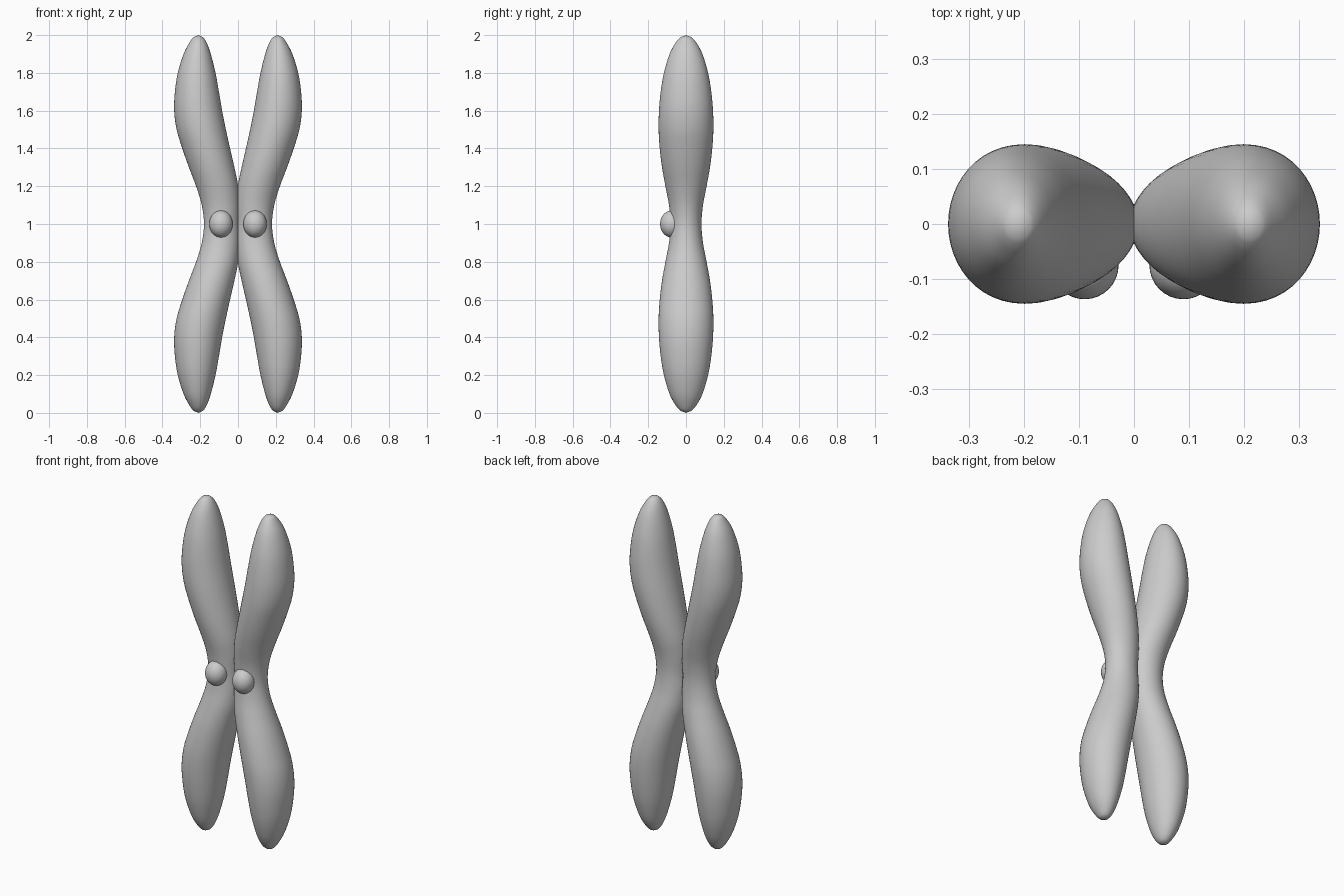
import bpy, bmesh, math

if "Cube" in bpy.data.objects:
    bpy.data.objects.remove(bpy.data.objects["Cube"])

# Upper-half profile of the right arm: height, inner x, outer x, depth radius
PROFILE = [
    (1.0, -0.005, 0.18, 0.082), (1.1, -0.008, 0.192, 0.09),
    (1.2, -0.001, 0.222, 0.109), (1.3, 0.019, 0.26, 0.127),
    (1.4, 0.042, 0.295, 0.139), (1.5, 0.064, 0.325, 0.145),
    (1.6, 0.084, 0.338, 0.143), (1.7, 0.101, 0.334, 0.134),
    (1.8, 0.119, 0.319, 0.117), (1.9, 0.144, 0.288, 0.087),
    (1.96, 0.166, 0.257, 0.055), (1.99, 0.187, 0.234, 0.027),
]
SIDES = 48
STEPS = 4


def catmull(a, b, c, d, t):
    return tuple(0.5 * (2*q + (r - p)*t + (2*p - 5*q + 4*r - s)*t*t
                        + (3*q - p - 3*r + s)*t**3)
                 for p, q, r, s in zip(a, b, c, d))


def finish(bm, name):
    bmesh.ops.recalc_face_normals(bm, faces=bm.faces)
    for f in bm.faces:
        f.smooth = True
    me = bpy.data.meshes.new(name)
    bm.to_mesh(me)
    bm.free()
    ob = bpy.data.objects.new(name, me)
    bpy.context.collection.objects.link(ob)
    return ob


def arm(name, side):
    # Full-height section list, symmetric about z = 1
    lower = [(2 - z, i, o, r) for z, i, o, r in reversed(PROFILE[1:])]
    tip = (0.21, 0.21, 0)
    keys = [(0.0, *tip)] + lower + PROFILE + [(2.0, *tip)]
    rows = []
    for k in range(1, len(keys) - 2):
        for s in range(STEPS):
            rows.append(catmull(*keys[k-1:k+3], s / STEPS))
    rows.append(keys[-2])

    bm = bmesh.new()
    rings = []
    for z, xi, xo, ry in rows:
        cx, rx = (xi + xo) / 2, (xo - xi) / 2
        rings.append([bm.verts.new((side * (cx + rx * math.cos(a)), ry * math.sin(a), z))
                      for a in (2 * math.pi * n / SIDES for n in range(SIDES))])
    for lo, hi in zip(rings, rings[1:]):
        for n in range(SIDES):
            m = (n + 1) % SIDES
            bm.faces.new((lo[n], lo[m], hi[m], hi[n]))
    # Rounded tips
    for ring, z in ((rings[0], 0), (rings[-1], 2)):
        v = bm.verts.new((side * 0.21, 0, z))
        for n in range(SIDES):
            bm.faces.new((ring[n], ring[(n + 1) % SIDES], v))
    return finish(bm, name)


def bead(name, side):
    bm = bmesh.new()
    bmesh.ops.create_uvsphere(bm, u_segments=32, v_segments=20, radius=1)
    bmesh.ops.scale(bm, vec=(0.062, 0.062, 0.072), verts=bm.verts)
    bmesh.ops.translate(bm, vec=(side * 0.09, -0.075, 1.0), verts=bm.verts)
    return finish(bm, name)


# Two mirrored chromatids, each with a bead on the waist
for label, side in (("left", -1), ("right", 1)):
    arm(label + "_chromatid", side)
    bead(label + "_centromere_bead", side)
